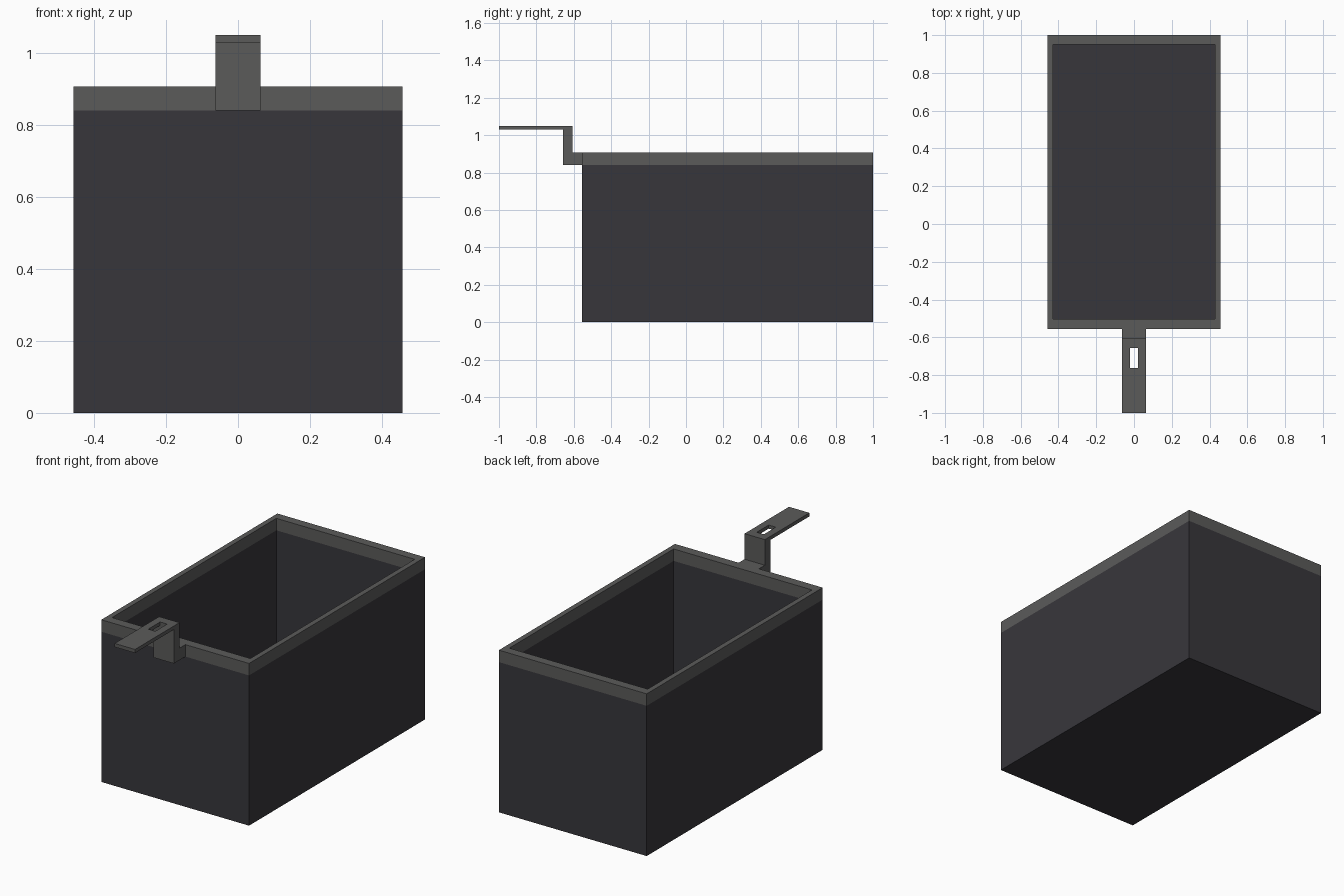
import bpy, bmesh

if "Cube" in bpy.data.objects:
    bpy.data.objects.remove(bpy.data.objects["Cube"])


def material(name, rgb):
    m = bpy.data.materials.new(name)
    m.diffuse_color = (*rgb, 1)
    m.use_nodes = True
    m.node_tree.nodes["Principled BSDF"].inputs["Base Color"].default_value = m.diffuse_color
    return m


dark = material("dark charcoal", (0.039, 0.037, 0.044))
grey = material("mid grey", (0.104, 0.104, 0.102))


def finish(name, bm, mat):
    bmesh.ops.recalc_face_normals(bm, faces=bm.faces)
    me = bpy.data.meshes.new(name)
    bm.to_mesh(me)
    bm.free()
    me.materials.append(mat)
    ob = bpy.data.objects.new(name, me)
    bpy.context.collection.objects.link(ob)
    return ob


def rect(bm, x0, x1, y0, y1, z):
    return [bm.verts.new((x, y, z)) for x, y in
            ((x0, y0), (x1, y0), (x1, y1), (x0, y1))]


def frame(name, outer, inner, z0, z1, mat, floor=None):
    """Rectangular tube between two outlines; optional closed floor at the given height."""
    bm = bmesh.new()
    rings = [rect(bm, *inner, z0 if floor is None else floor), rect(bm, *inner, z1),
             rect(bm, *outer, z1), rect(bm, *outer, z0)]
    pairs = list(zip(rings, rings[1:]))
    if floor is None:
        pairs.append((rings[3], rings[0]))
    else:
        bm.faces.new(rings[0])
        bm.faces.new(rings[3])
    for a, b in pairs:
        for i in range(4):
            j = (i + 1) % 4
            bm.faces.new((a[i], a[j], b[j], b[i]))
    return finish(name, bm, mat)


OUTER = (-0.457, 0.457, -0.555, 1.0)
INNER = (-0.428, 0.428, -0.502, 0.95)

# open box and its rim
frame("box_body", OUTER, INNER, 0.0, 0.84, dark, floor=0.006)
frame("box_rim", OUTER, INNER, 0.84, 0.907, grey)

# stepped bracket rising from the front of the rim
bm = bmesh.new()
profile = [(-0.555, 0.84), (-0.657, 0.84), (-0.657, 1.03),
           (-0.607, 1.03), (-0.607, 0.907), (-0.555, 0.907)]
face = bm.faces.new([bm.verts.new((-0.063, y, z)) for y, z in profile])
ext = bmesh.ops.extrude_face_region(bm, geom=[face], use_keep_orig=True)
bmesh.ops.translate(bm, vec=(0.126, 0, 0),
                    verts=[v for v in ext["geom"] if isinstance(v, bmesh.types.BMVert)])
finish("bracket_step", bm, grey)

# flat slotted latch plate on top of the bracket
frame("latch_plate", (-0.063, 0.063, -1.0, -0.607),
      (-0.022, 0.022, -0.762, -0.657), 1.03, 1.05, grey)
